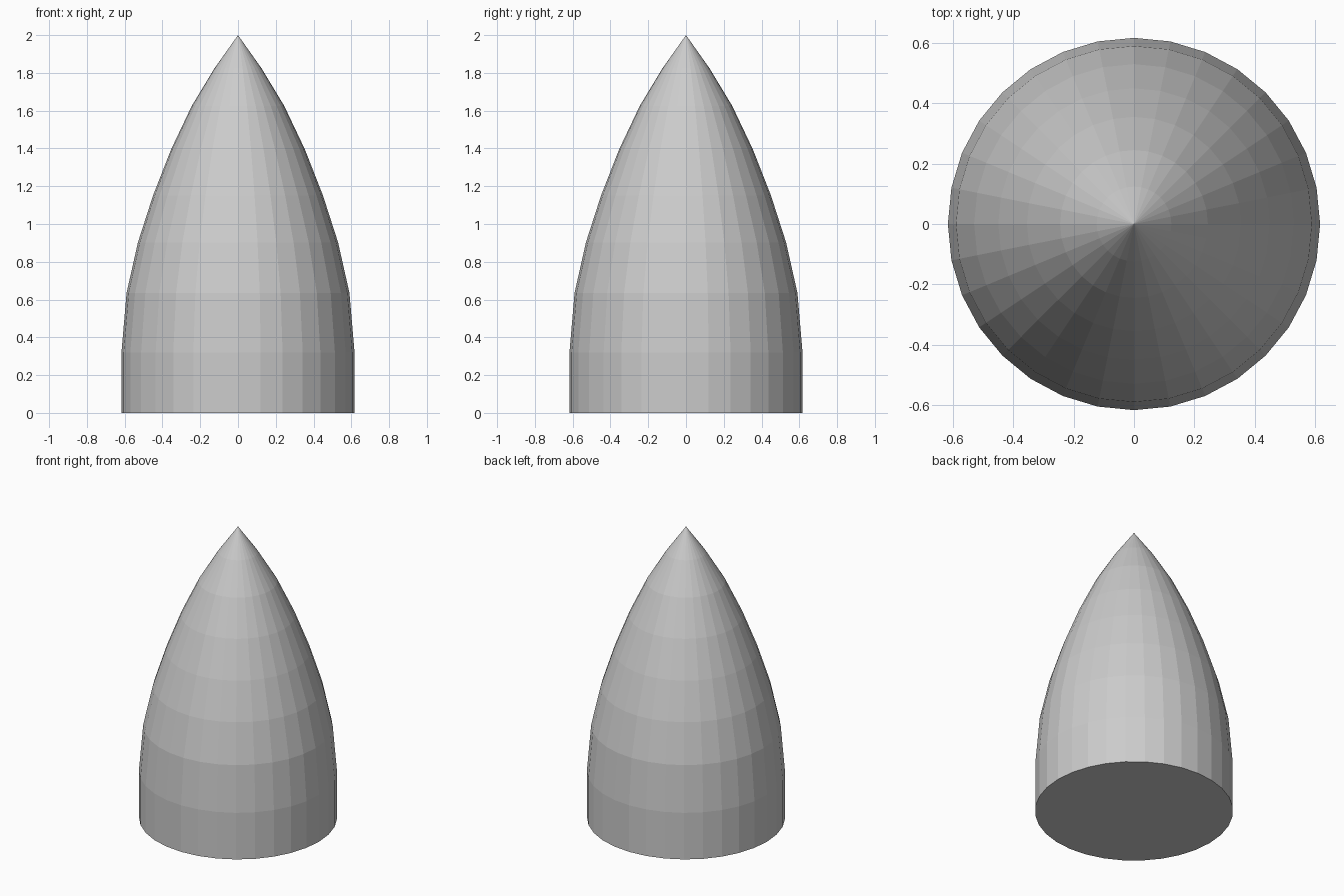
import bpy, bmesh
from math import sin, cos, tau

if "Cube" in bpy.data.objects:
    bpy.data.objects.remove(bpy.data.objects["Cube"])

SIDES = 32
# (radius, height) rings from base to just under the tip
PROFILE = [(0.617, 0), (0.617, 0.32), (0.59, 0.635), (0.53, 0.902),
           (0.45, 1.15), (0.355, 1.393), (0.245, 1.625), (0.124, 1.825)]

bm = bmesh.new()
rings = [[bm.verts.new((r * cos(tau * i / SIDES), r * sin(tau * i / SIDES), z))
          for i in range(SIDES)] for r, z in PROFILE]
tip = bm.verts.new((0, 0, 2))

# Flat base
bm.faces.new(rings[0][::-1])

# Faceted curved wall and pointed tip
for i in range(SIDES):
    j = (i + 1) % SIDES
    for low, high in zip(rings, rings[1:]):
        bm.faces.new((low[i], low[j], high[j], high[i]))
    bm.faces.new((rings[-1][i], rings[-1][j], tip))

mesh = bpy.data.meshes.new("nose_cone")
bm.to_mesh(mesh)
bm.free()
bpy.context.collection.objects.link(bpy.data.objects.new("nose_cone", mesh))
